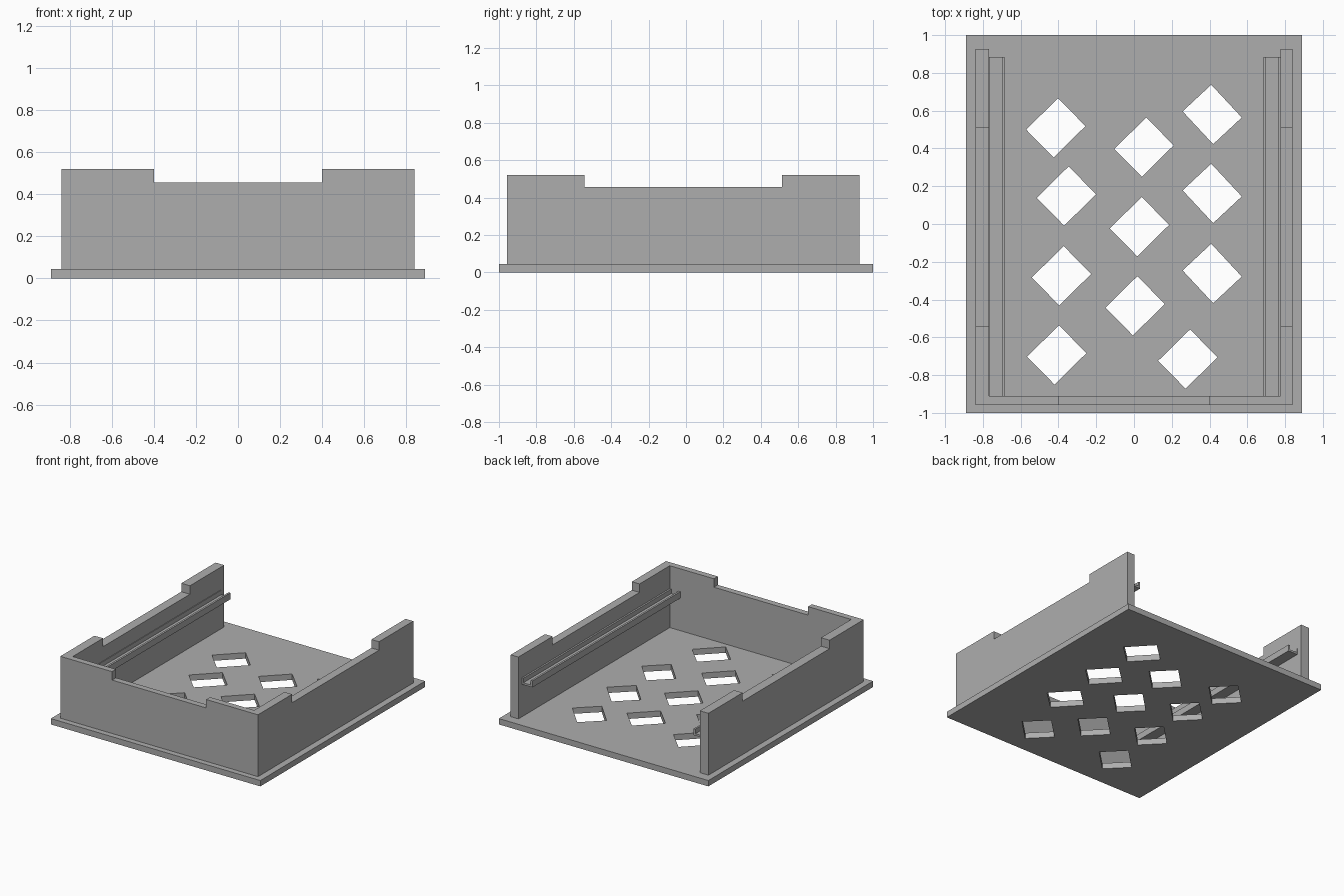
import bpy
import bmesh
from math import radians
from mathutils import Matrix, Vector

if "Cube" in bpy.data.objects:
    bpy.data.objects.remove(bpy.data.objects["Cube"], do_unlink=True)

BASE_TOP, WALL_TOP, NOTCH = 0.045, 0.52, 0.455

grey = bpy.data.materials.new("plain grey")
grey.use_nodes = True
colour = (0.42, 0.42, 0.42, 1)
grey.diffuse_color = colour
grey.node_tree.nodes["Principled BSDF"].inputs["Base Color"].default_value = colour


def finish(name, bm):
    bmesh.ops.recalc_face_normals(bm, faces=bm.faces)
    mesh = bpy.data.meshes.new(name)
    bm.to_mesh(mesh)
    bm.free()
    mesh.materials.append(grey)
    obj = bpy.data.objects.new(name, mesh)
    bpy.context.collection.objects.link(obj)
    return obj


def prism(name, profile, axis, start, end):
    """Extrude a (horizontal, z) profile along x or y."""
    bm = bmesh.new()
    place = (lambda u, z: (start, u, z)) if axis == "x" else (lambda u, z: (u, start, z))
    face = bm.faces.new([bm.verts.new(place(u, z)) for u, z in profile])
    out = bmesh.ops.extrude_face_region(bm, geom=[face])
    step = Vector((end - start, 0, 0) if axis == "x" else (0, end - start, 0))
    moved = [v for v in out["geom"] if isinstance(v, bmesh.types.BMVert)]
    bmesh.ops.translate(bm, verts=moved, vec=step)
    return finish(name, bm)


def add_box(bm, centre, size, angle=0):
    matrix = (Matrix.Translation(centre) @ Matrix.Rotation(radians(angle), 4, "Z")
              @ Matrix.Diagonal((*size, 1)))
    bmesh.ops.create_cube(bm, size=1, matrix=matrix)


def notched(left, right, cut_left, cut_right):
    """Wall outline with a shallow notch in its top edge."""
    return [(left, BASE_TOP), (right, BASE_TOP), (right, WALL_TOP),
            (cut_right, WALL_TOP), (cut_right, NOTCH), (cut_left, NOTCH),
            (cut_left, WALL_TOP), (left, WALL_TOP)]


# Base plate
bm = bmesh.new()
add_box(bm, (0, 0, BASE_TOP / 2), (1.78, 2, BASE_TOP))
base = finish("base_plate", bm)

# Diamond openings, cut through the plate
long_up_right = [(-.414, .509), (.053, .407), (-.358, .148), (.029, -.014),
                 (-.384, -.274), (.006, -.433), (-.409, -.693), (.285, -.715)]
long_down_right = [(.414, .58), (.414, .162), (.414, -.262)]
bm = bmesh.new()
for centres, angle in ((long_up_right, 44.5), (long_down_right, -47)):
    for x, y in centres:
        add_box(bm, (x, y, 0), (0.237, 0.207, 0.4), angle)
cutter = finish("opening_cutter", bm)
cutter.hide_render = True

cut = base.modifiers.new("openings", "BOOLEAN")
cut.operation = "DIFFERENCE"
cut.solver = "EXACT"
cut.object = cutter
bpy.context.view_layer.objects.active = base
bpy.ops.object.modifier_apply(modifier=cut.name)
bpy.data.objects.remove(cutter, do_unlink=True)

# Front wall
prism("front_wall", notched(-0.84, 0.84, -0.4, 0.4), "y", -0.957, -0.91)

# Side walls and their inner channel rails; the back stays open
for side, s, inner in (("left", 1, 0.775), ("right", -1, 0.767)):
    prism(side + "_wall", notched(-0.91, 0.927, -0.543, 0.512), "x", s * inner, s * 0.84)
    channel = [(inner, 0.295), (0.685, 0.295), (0.685, 0.345), (0.7, 0.345),
               (0.7, 0.31), (0.762, 0.31), (0.762, 0.345), (inner, 0.345)]
    prism(side + "_rail", [(s * x, z) for x, z in channel], "y", -0.91, 0.885)
